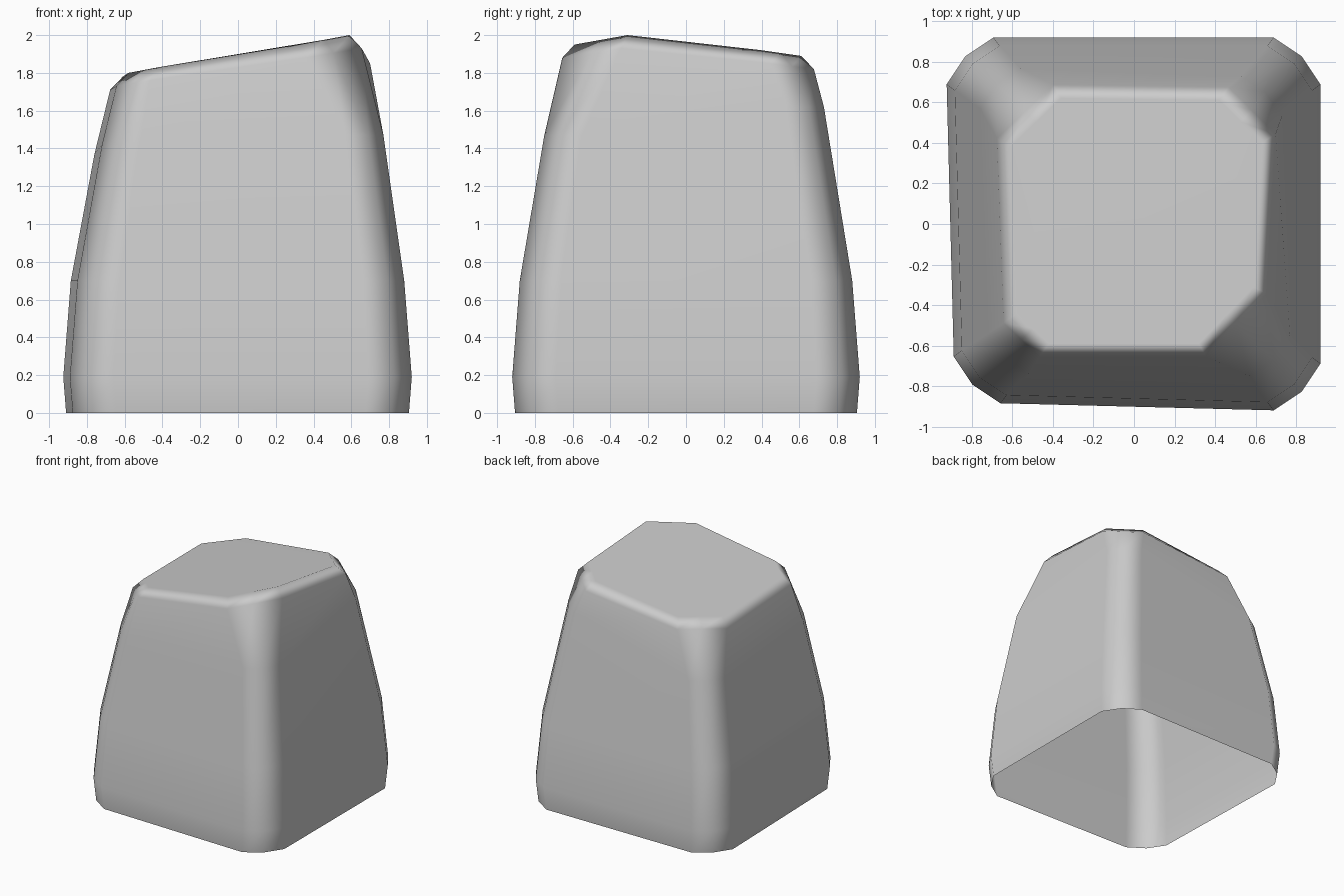
import bpy
import bmesh

cube = bpy.data.objects.get("Cube")
if cube:
    bpy.data.objects.remove(cube, do_unlink=True)

# Corner directions, counter-clockwise: front left, back left, back right, front right
CORNERS = [(1, -1), (1, 1), (-1, 1), (-1, -1)]


def corner(sx, sy, wx, wy, z, cut):
    """Three points that round one corner of a cross-section."""
    pts = [(wx - cut, wy), (wx - cut * 0.4, wy - cut * 0.4), (wx, wy - cut)]
    if sx * sy > 0:
        pts.reverse()
    return [(sx * x, sy * y, z) for x, y in pts]


def body_ring(specs, cut):
    ring = []
    for (sx, sy), (wx, wy, z) in zip(CORNERS, specs):
        ring += corner(sx, sy, wx, wy, z, cut)
    return ring


def rim_ring(pairs, spread, drop):
    """Chamfered rim: each corner is a straight cut with a midpoint."""
    ring = []
    for a, b in pairs:
        mid = [(p + q) / 2 for p, q in zip(a, b)]
        for x, y, z in (a, mid, b):
            ring.append((x * spread, y * spread, z - drop))
    return ring


# Tapering walls, slightly pinched at the front right corner
rings = []
for w, z, cut in [(0.905, 0, 0.23), (0.92, 0.19, 0.23), (0.88, 0.7, 0.22)]:
    rings.append(body_ring([(w, w, z), (w, w, z), (w + 0.005, w, z),
                            (w - 0.03, w - 0.035, z)], cut))
rings.append(body_ring([(0.77, 0.75, 1.47), (0.73, 0.73, 1.62),
                        (0.76, 0.77, 1.37), (0.72, 0.74, 1.42)], 0.2))

# Bevelled shoulder and slanted top
rim = [((0.32, -0.59, 1.95), (0.59, -0.31, 2.0)),
       ((0.63, 0.40, 1.92), (0.42, 0.61, 1.89)),
       ((-0.36, 0.62, 1.80), (-0.61, 0.38, 1.78)),
       ((-0.58, -0.44, 1.80), (-0.42, -0.59, 1.83))]
rings.append(rim_ring(rim, 1.11, 0.07))
rings.append(rim_ring(rim, 1.0, 0.0))

# Skin the rings, leaving the underside open
bm = bmesh.new()
loops = [[bm.verts.new(p) for p in ring] for ring in rings]
for low, high in zip(loops, loops[1:]):
    for i in range(len(low)):
        j = (i + 1) % len(low)
        bm.faces.new((low[i], low[j], high[j], high[i]))
bm.faces.new(loops[-1])
for face in bm.faces:
    face.smooth = True
mesh = bpy.data.meshes.new("stone_block")
bm.to_mesh(mesh)
bm.free()

stone = bpy.data.objects.new("stone_block", mesh)
bpy.context.collection.objects.link(stone)
weighted = stone.modifiers.new("flat_walls", "WEIGHTED_NORMAL")
weighted.weight = 80

# Plain grey stone
grey = bpy.data.materials.new("stone_grey")
grey.use_nodes = True
color = (0.6, 0.6, 0.6, 1)
grey.diffuse_color = color
grey.node_tree.nodes["Principled BSDF"].inputs["Base Color"].default_value = color
mesh.materials.append(grey)
